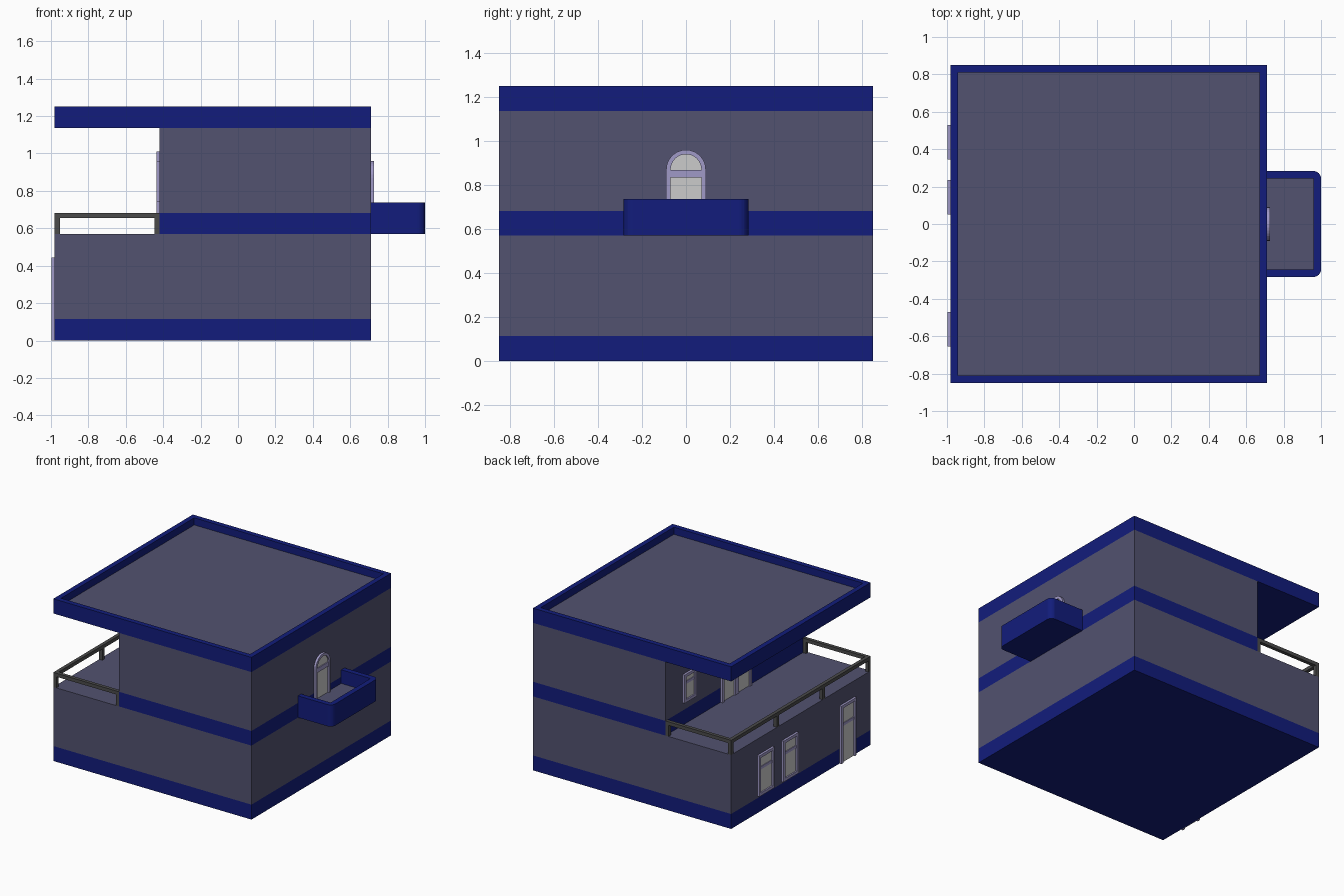
import bpy, bmesh
from math import sin, cos, pi
from mathutils import Vector

if "Cube" in bpy.data.objects:
    bpy.data.objects.remove(bpy.data.objects["Cube"])


def material(name, rgb):
    m = bpy.data.materials.new(name)
    m.diffuse_color = (*rgb, 1)
    m.use_nodes = True
    m.node_tree.nodes["Principled BSDF"].inputs["Base Color"].default_value = m.diffuse_color
    return m


WALL = material("slate_wall", (0.085, 0.085, 0.16))
BLUE = material("navy_trim", (0.006, 0.012, 0.20))
RAIL = material("dark_metal", (0.07, 0.07, 0.07))
FRAME = material("lavender_frame", (0.35, 0.32, 0.57))


def finish(name, bm, *mats):
    bmesh.ops.recalc_face_normals(bm, faces=bm.faces)
    me = bpy.data.meshes.new(name)
    bm.to_mesh(me)
    bm.free()
    for m in mats:
        if m:
            me.materials.append(m)
    ob = bpy.data.objects.new(name, me)
    bpy.context.collection.objects.link(ob)
    return ob


def add_box(bm, x0, x1, y0, y1, z0, z1):
    vs = bmesh.ops.create_cube(bm, size=1)["verts"]
    for v in vs:
        v.co = Vector((x1 if v.co.x > 0 else x0,
                       y1 if v.co.y > 0 else y0,
                       z1 if v.co.z > 0 else z0))


def boxes(name, mat, *dims):
    bm = bmesh.new()
    for d in dims:
        add_box(bm, *d)
    return finish(name, bm, mat)


def prism(name, pts, depth, mat):
    """Extrude a closed outline of 3D points along a vector."""
    bm = bmesh.new()
    face = bm.faces.new([bm.verts.new(p) for p in pts])
    ext = bmesh.ops.extrude_face_region(bm, geom=[face], use_keep_orig=True)
    for v in ext["geom"]:
        if isinstance(v, bmesh.types.BMVert):
            v.co += Vector(depth)
    return finish(name, bm, mat)


X0, X1, XU, Y = -0.98, 0.71, -0.42, 0.85   # left, right, upper left wall, half depth
Z_BASE, Z_FLOOR, Z_BAND, Z_ROOF, Z_TOP = 0.115, 0.57, 0.683, 1.137, 1.25

# Stacked storeys
boxes("base_band", BLUE, (X0, X1, -Y, Y, 0, Z_BASE))
boxes("lower_storey", WALL, (X0, X1, -Y, Y, Z_BASE, Z_FLOOR))
boxes("middle_band", BLUE, (XU, X1, -Y, Y, Z_FLOOR, Z_BAND))
boxes("upper_storey", WALL, (XU, X1, -Y, Y, Z_BAND, Z_ROOF))

# Roof slab with a sunken grey deck
bm = bmesh.new()
add_box(bm, X0, X1, -Y, Y, Z_ROOF, Z_TOP)
top = max(bm.faces, key=lambda f: f.calc_center_median().z)
bmesh.ops.inset_region(bm, faces=[top], thickness=0.055)
deck = bmesh.ops.extrude_face_region(bm, geom=[top])["geom"]
bmesh.ops.delete(bm, geom=[top], context="FACES_ONLY")
for g in deck:
    if isinstance(g, bmesh.types.BMVert):
        g.co.z = 1.195
    elif isinstance(g, bmesh.types.BMFace):
        g.material_index = 1
finish("roof", bm, BLUE, WALL)

# Balcony: U-shaped parapet with rounded outer corners, plus its floor
BX, BY, T, R = 1.0, 0.283, 0.04, 0.04
corner = [(BX - R + R * cos(a * pi / 12), BY - R + R * sin(a * pi / 12)) for a in range(7)]
outer = [(X1, -BY)] + [(x, -y) for x, y in reversed(corner)] + corner + [(X1, BY)]
inner = [(X1, BY - T), (BX - T, BY - T), (BX - T, T - BY), (X1, T - BY)]
prism("balcony_parapet", [(x, y, Z_FLOOR) for x, y in outer + inner], (0, 0, 0.167), BLUE)
boxes("balcony_slab", BLUE, (X1, BX - T, T - BY, BY - T, Z_FLOOR, 0.62))
boxes("balcony_floor", WALL, (X1, BX - T, T - BY, BY - T, 0.62, 0.632))

# Arched balcony door
def arch(r, zc, zb):
    curve = [(r * cos(i * pi / 16), zc + r * sin(i * pi / 16)) for i in range(17)]
    return [(r, zb)] + curve + [(-r, zb)]


rim = arch(0.09, 0.87, 0.632) + arch(0.07, 0.87, 0.632)[::-1]
prism("arched_door_frame", [(X1, y, z) for y, z in rim], (0.017, 0, 0), FRAME)
prism("arched_door_panel", [(X1, y, z) for y, z in arch(0.07, 0.87, 0.632)], (0.006, 0, 0), None)
boxes("arched_door_crossbar", FRAME, (X1, X1 + 0.013, -0.07, 0.07, 0.835, 0.868))


# Rectangular openings on the left-facing walls
def opening(name, x, y0, y1, z0, z1, sill=True, leaves=1, w=0.022):
    xf, xb = x - 0.017, x - 0.011
    bars = [(xf, x, y0, y0 + w, z0, z1), (xf, x, y1 - w, y1, z0, z1),
            (xf, x, y0 + w, y1 - w, z1 - w, z1)]
    if sill:
        bars.append((xf, x, y0 + w, y1 - w, z0, z0 + w))
    zc = z0 + 0.63 * (z1 - z0)
    bars.append((xb, x, y0 + w, y1 - w, zc, zc + w))
    for i in range(1, leaves):
        yc = y0 + (y1 - y0) * i / leaves
        bars.append((xf, x, yc - w, yc + w, z0, z1 - w))
    boxes(name + "_frame", FRAME, *bars)
    boxes(name + "_panel", None,
          (x - 0.006, x, y0 + w, y1 - w, z0 + (w if sill else 0), z1 - w))


opening("lower_window_a", X0, 0.345, 0.53, 0.13, 0.445)
opening("lower_window_b", X0, 0.05, 0.235, 0.13, 0.445)
opening("entrance_door", X0, -0.655, -0.47, 0, 0.445, sill=False)
opening("terrace_double_door", XU, -0.18, 0.18, Z_FLOOR, 1.01, sill=False, leaves=2)
opening("upper_window_a", XU, 0.49, 0.64, 0.742, 0.96)
opening("upper_window_b", XU, -0.64, -0.49, 0.742, 0.96)

# Terrace railing: top rails and evenly spaced posts
P = 0.027
ZR = Z_BAND - P
rails = [(X0, X0 + P, -Y, Y, ZR, Z_BAND)]
posts = [(X0, -Y + i * (2 * Y - P) / 3) for i in range(4)]
for y in (-Y, Y - P):
    rails.append((X0 + P, XU, y, y + P, ZR, Z_BAND))
    posts.append((XU - P, y))
boxes("terrace_rails", RAIL, *rails)
boxes("terrace_posts", RAIL, *[(x, x + P, y, y + P, Z_FLOOR, ZR) for x, y in posts])
